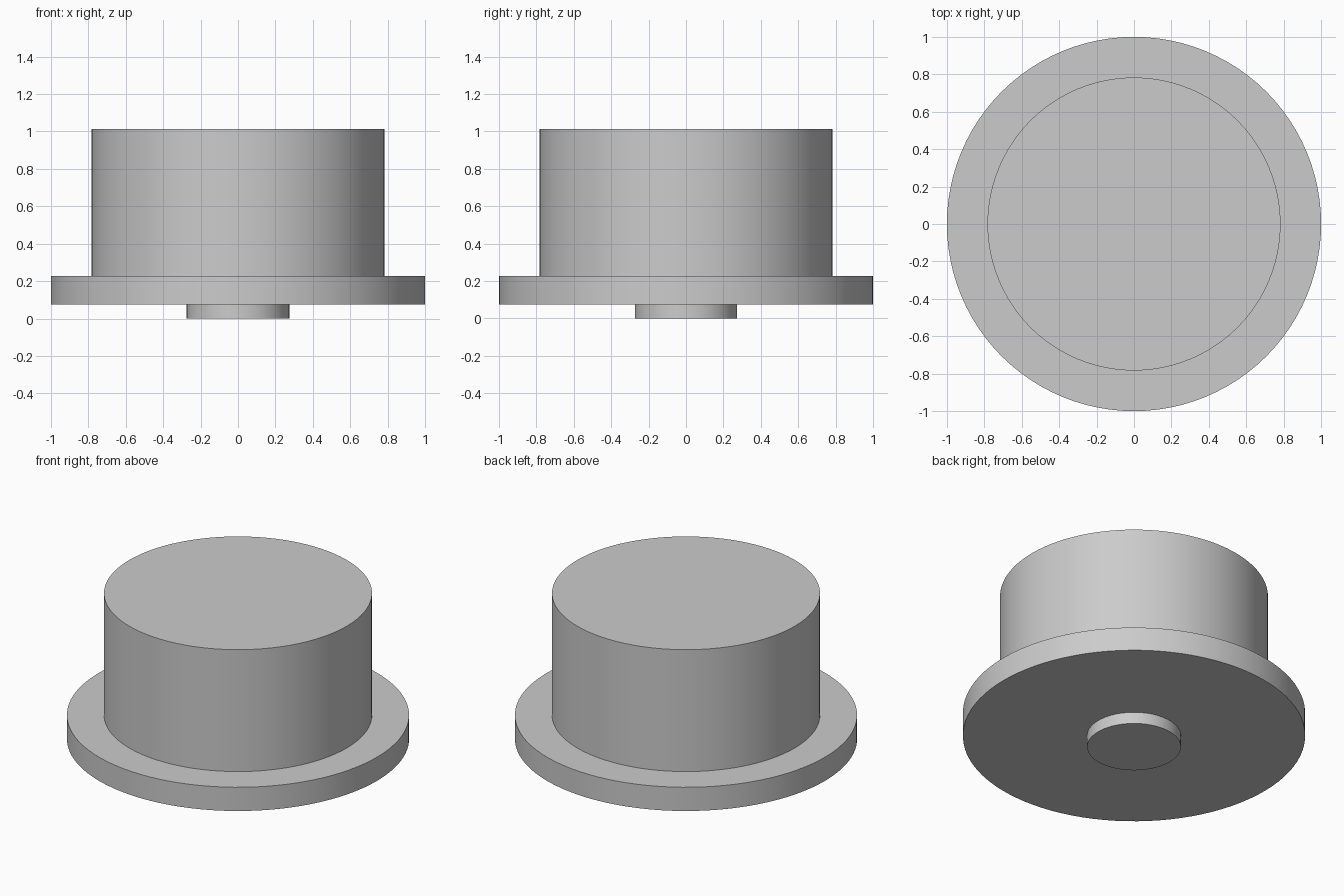
import bpy
import bmesh
import math

if "Cube" in bpy.data.objects:
    bpy.data.objects.remove(bpy.data.objects["Cube"], do_unlink=True)

SEGMENTS = 96

# Plain grey material
grey = bpy.data.materials.new("plain_grey")
grey.use_nodes = True
colour = (0.6, 0.6, 0.6, 1.0)
grey.diffuse_color = colour
grey.node_tree.nodes["Principled BSDF"].inputs["Base Color"].default_value = colour

# Half section (radius, height): bottom boss, wide flange, tall drum
boss_r, flange_r, drum_r = 0.274, 1.0, 0.783
flange_z, drum_z, top_z = 0.075, 0.228, 1.014
profile = [
    (0, 0), (boss_r, 0), (boss_r, flange_z),
    (flange_r, flange_z), (flange_r, drum_z),
    (drum_r, drum_z), (drum_r, top_z), (0, top_z),
]

# Turn the section around the z axis into one closed solid
bm = bmesh.new()
verts = [bm.verts.new((r, 0, z)) for r, z in profile]
edges = [bm.edges.new(pair) for pair in zip(verts, verts[1:])]
bmesh.ops.spin(bm, geom=verts + edges, cent=(0, 0, 0), axis=(0, 0, 1),
               angle=math.tau, steps=SEGMENTS, use_merge=False)
bmesh.ops.remove_doubles(bm, verts=bm.verts, dist=0.0001)
bmesh.ops.recalc_face_normals(bm, faces=bm.faces)

mesh = bpy.data.meshes.new("flanged_drum")
bm.to_mesh(mesh)
bm.free()
mesh.materials.append(grey)
drum = bpy.data.objects.new("flanged_drum", mesh)
bpy.context.collection.objects.link(drum)

# Smooth round walls with crisp rims
bpy.ops.object.select_all(action="DESELECT")
drum.select_set(True)
bpy.context.view_layer.objects.active = drum
bpy.ops.object.shade_smooth_by_angle(angle=math.radians(30))
